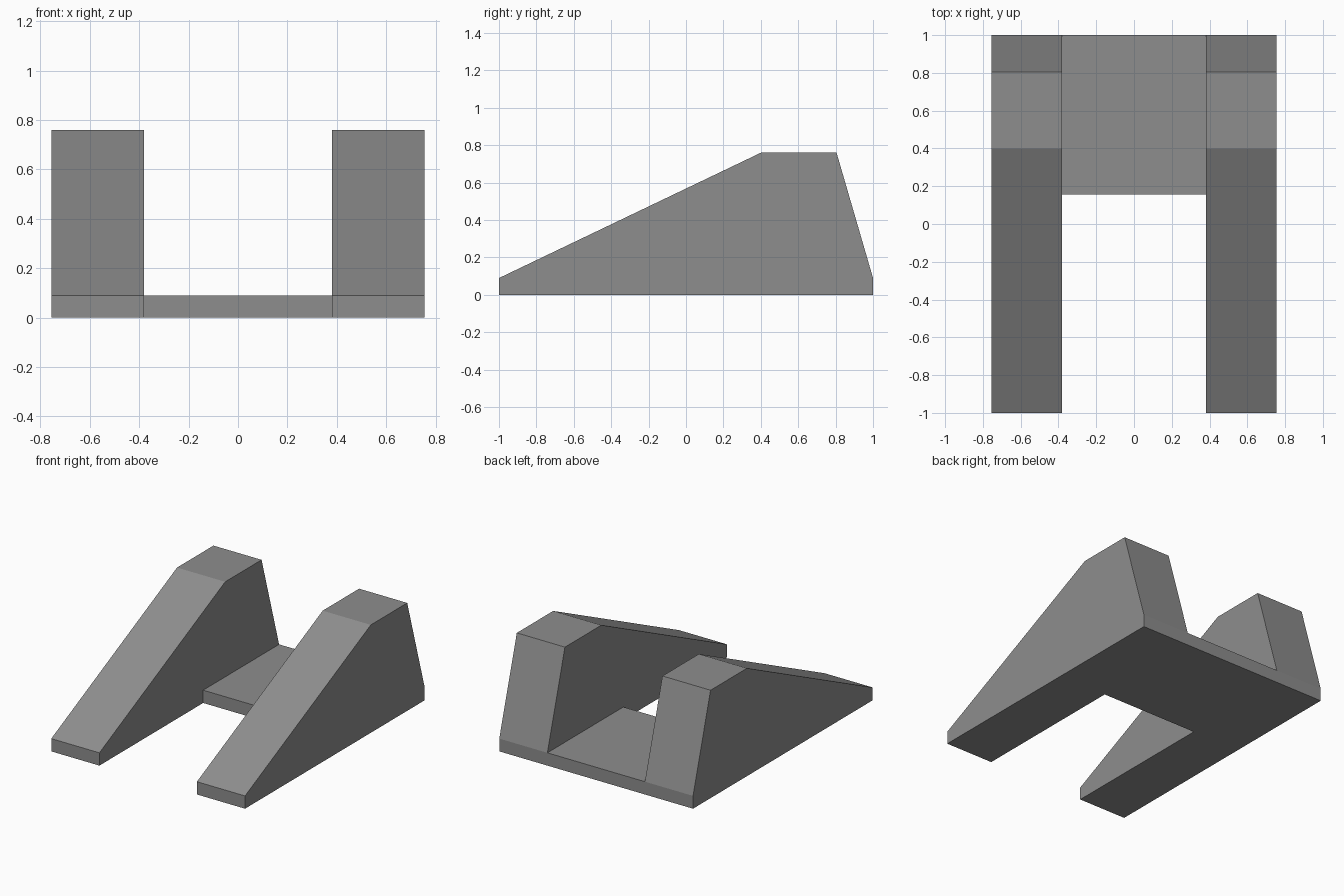
import bpy
import bmesh

cube = bpy.data.objects.get("Cube")
if cube:
    bpy.data.objects.remove(cube, do_unlink=True)

# Single grey material
grey = bpy.data.materials.new("mid_grey")
grey.use_nodes = True
colour = (0.27, 0.27, 0.27, 1)
grey.diffuse_color = colour
grey.node_tree.nodes["Principled BSDF"].inputs["Base Color"].default_value = colour


def extrude_profile(name, profile, x_min, x_max):
    """Sweep a side profile of (y, z) points along x."""
    bm = bmesh.new()
    face = bm.faces.new([bm.verts.new((x_min, y, z)) for y, z in profile])
    swept = bmesh.ops.extrude_face_region(bm, geom=[face])["geom"]
    verts = [v for v in swept if isinstance(v, bmesh.types.BMVert)]
    bmesh.ops.translate(bm, verts=verts, vec=(x_max - x_min, 0, 0))
    bmesh.ops.recalc_face_normals(bm, faces=bm.faces)
    mesh = bpy.data.meshes.new(name)
    bm.to_mesh(mesh)
    bm.free()
    mesh.materials.append(grey)
    obj = bpy.data.objects.new(name, mesh)
    bpy.context.collection.objects.link(obj)
    return obj


outer, inner, lip = 0.755, 0.38, 0.09

# Sloped side ramps
ramp = [(-1, 0), (1, 0), (1, lip), (0.805, 0.76), (0.4, 0.76), (-1, lip)]
extrude_profile("left_ramp", ramp, inner, outer)
extrude_profile("right_ramp", ramp, -outer, -inner)

# Flat plate joining the ramps at the back
plate = [(0.155, 0), (1, 0), (1, lip), (0.155, lip)]
extrude_profile("rear_plate", plate, -inner, inner)
